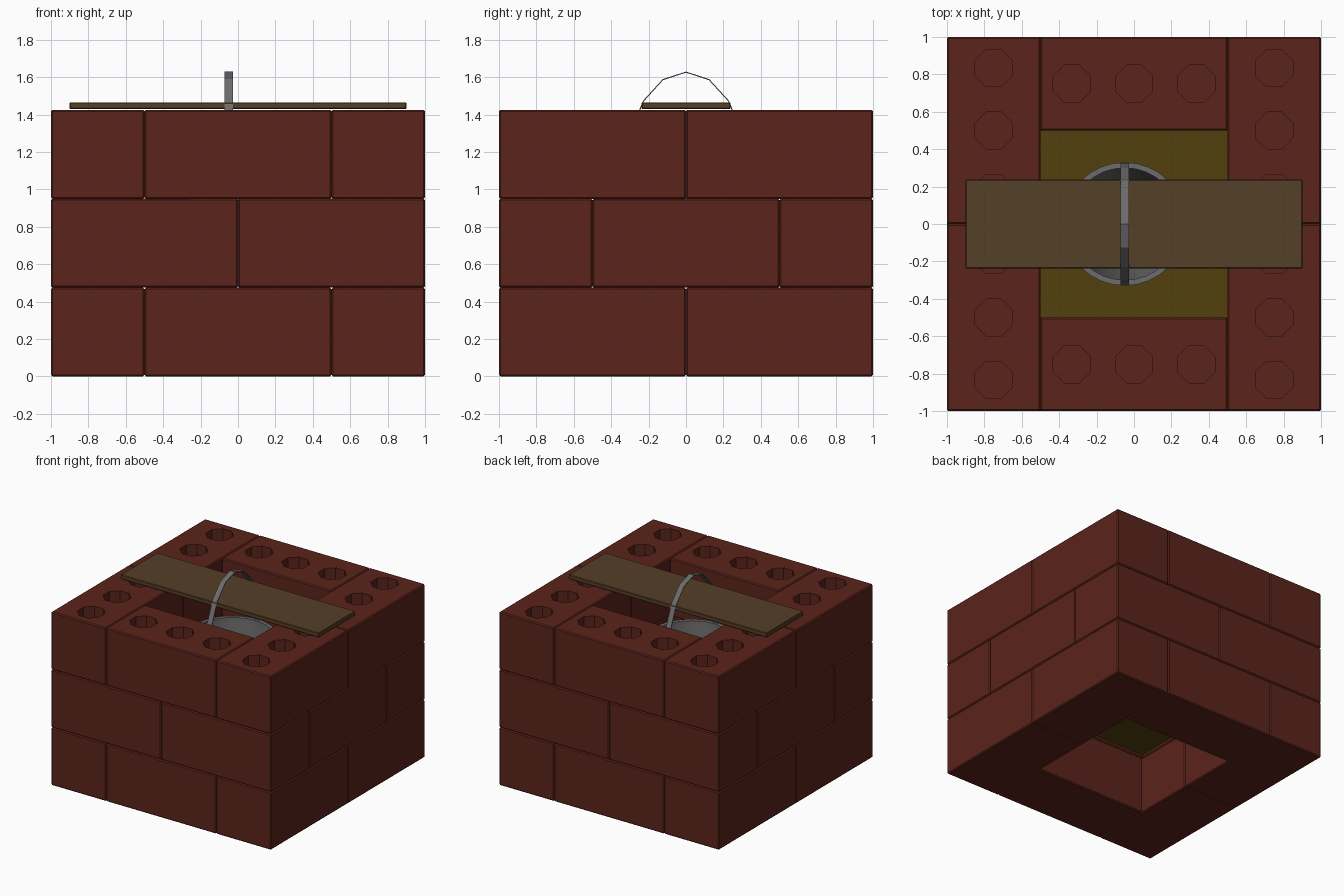
import bpy, bmesh
from math import pi, cos, sin
from mathutils import Matrix

if "Cube" in bpy.data.objects:
    bpy.data.objects.remove(bpy.data.objects["Cube"])

H = 0.475          # height of one brick course
CX = -0.05         # bucket offset in x


def material(name, rgb):
    m = bpy.data.materials.new(name)
    m.diffuse_color = (*rgb, 1)
    m.use_nodes = True
    m.node_tree.nodes["Principled BSDF"].inputs["Base Color"].default_value = m.diffuse_color
    return m


def make_object(name, bm, mat=None):
    me = bpy.data.meshes.new(name)
    bmesh.ops.recalc_face_normals(bm, faces=bm.faces)
    bm.to_mesh(me)
    bm.free()
    if mat:
        me.materials.append(mat)
    ob = bpy.data.objects.new(name, me)
    bpy.context.collection.objects.link(ob)
    return ob


def box(name, size, centre, bevel, mat):
    bm = bmesh.new()
    bmesh.ops.create_cube(bm, size=1)
    bmesh.ops.scale(bm, vec=size, verts=bm.verts)
    if bevel:
        bmesh.ops.bevel(bm, geom=bm.edges[:], offset=bevel, segments=1, affect='EDGES')
    bmesh.ops.translate(bm, vec=centre, verts=bm.verts)
    return make_object(name, bm, mat)


red = material("brick_red", (0.105, 0.017, 0.011))
wood = material("wood", (0.09, 0.05, 0.019))
murk = material("murky_water", (0.085, 0.05, 0.004))
steel = material("steel", (0.15, 0.15, 0.15))

# Master brick with three blind octagonal holes in the top
master = box("brick_master", (1, 0.5, H), (0, 0, 0), 0.008, red)
bm = bmesh.new()
for x in (-1 / 3, 0, 1 / 3):
    bmesh.ops.create_cone(bm, cap_ends=True, segments=8, radius1=0.107, radius2=0.107, depth=0.3,
                          matrix=Matrix.Translation((x, 0, H / 2)) @ Matrix.Rotation(pi / 8, 4, 'Z'))
cutter = make_object("hole_cutter", bm, red)
cutter.hide_render = True
mod = master.modifiers.new("holes", 'BOOLEAN')
mod.operation = 'DIFFERENCE'
mod.solver = 'EXACT'
mod.object = cutter
deps = bpy.context.evaluated_depsgraph_get()
brick_mesh = bpy.data.meshes.new_from_object(master.evaluated_get(deps))
brick_mesh.name = "brick"
for ob in (master, cutter):
    bpy.data.objects.remove(ob)

# Three courses, each turned a quarter against the one below
for course in range(3):
    turn = Matrix.Rotation(pi / 2 * (course % 2), 4, 'Z')
    layout = [(0, s * 0.75, 0) for s in (-1, 1)]
    layout += [(sx * 0.75, sy * 0.5, pi / 2) for sx in (-1, 1) for sy in (-1, 1)]
    for i, (x, y, a) in enumerate(layout):
        ob = bpy.data.objects.new(f"brick_course{course + 1}_{i + 1}", brick_mesh)
        bpy.context.collection.objects.link(ob)
        ob.matrix_world = (turn @ Matrix.Translation((x, y, H * (course + 0.5)))
                           @ Matrix.Rotation(a, 4, 'Z'))

# Murky water inside the shaft
bm = bmesh.new()
bmesh.ops.create_grid(bm, x_segments=1, y_segments=1, size=0.5,
                      matrix=Matrix.Translation((0, 0, 0.5)))
make_object("water", bm, murk)

# Plank across the opening
box("plank", (1.8, 0.475, 0.035), (0, 0, 1.4475), 0.004, wood)

# Bucket: tapered wall with a rolled rim, turned around its axis
profile = [(0, 0.58), (0.25, 0.58), (0.31, 1.07), (0.33, 1.075), (0.33, 1.11),
           (0.30, 1.11), (0.30, 1.07), (0.24, 0.60), (0, 0.60)]
bm = bmesh.new()
verts = [bm.verts.new((r, 0, z)) for r, z in profile]
edges = [bm.edges.new(p) for p in zip(verts, verts[1:])]
bmesh.ops.spin(bm, geom=verts + edges, cent=(0, 0, 0), axis=(0, 0, 1), angle=2 * pi, steps=32)
bmesh.ops.remove_doubles(bm, verts=bm.verts, dist=0.0005)
bmesh.ops.translate(bm, vec=(CX, 0, 0), verts=bm.verts)
bucket = make_object("bucket", bm, steel)
bpy.context.view_layer.objects.active = bucket
bucket.select_set(True)
bpy.ops.object.shade_smooth_by_angle(angle=pi / 6)

# Handle: flat strap bent over the plank in eight straight pieces
bm = bmesh.new()
rows = []
for i in range(9):
    a = pi * i / 8
    y, z = cos(a), sin(a)
    rows.append([bm.verts.new((CX + dx, y * (0.325 - t), 1.1 + z * (0.53 - t)))
                 for dx, t in ((-0.022, 0), (0.022, 0), (0.022, 0.006), (-0.022, 0.006))])
for r, s in zip(rows, rows[1:]):
    for k in range(4):
        bm.faces.new((r[k], r[(k + 1) % 4], s[(k + 1) % 4], s[k]))
bm.faces.new(rows[0])
bm.faces.new(rows[-1])
make_object("handle", bm, steel)
